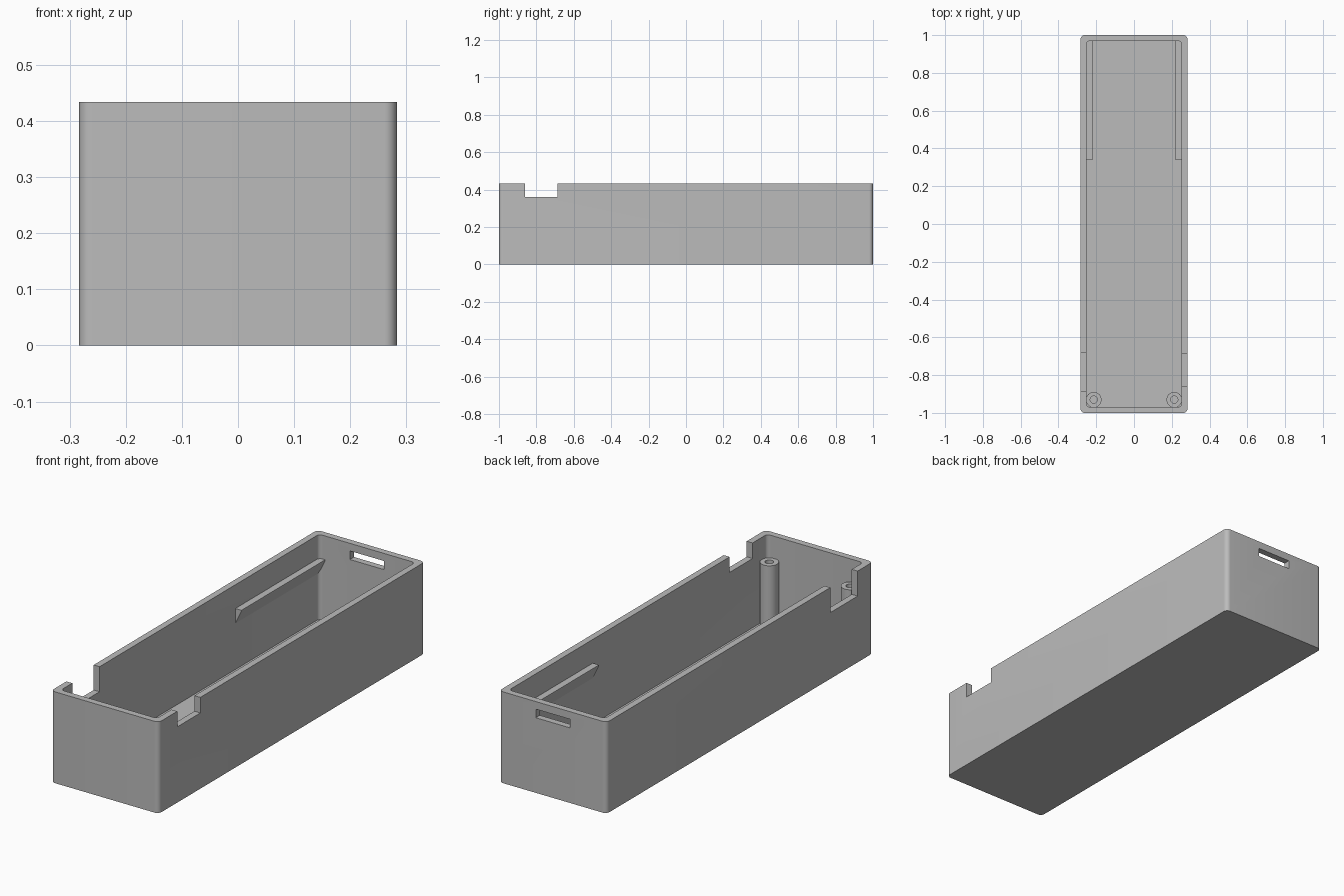
import bpy, bmesh
from math import cos, sin, pi, radians

if "Cube" in bpy.data.objects:
    bpy.data.objects.remove(bpy.data.objects["Cube"])

HX, HY, H = 0.283, 1.0, 0.434   # outer half sizes and height
WALL = 0.031
IX, IY = HX - WALL, HY - WALL

grey = bpy.data.materials.new("plain grey")
grey.use_nodes = True
grey.diffuse_color = (0.5, 0.5, 0.5, 1)
grey.node_tree.nodes["Principled BSDF"].inputs["Base Color"].default_value = (0.5, 0.5, 0.5, 1)


def add_object(name, bm):
    bmesh.ops.recalc_face_normals(bm, faces=bm.faces)
    mesh = bpy.data.meshes.new(name)
    bm.to_mesh(mesh)
    bm.free()
    mesh.materials.append(grey)
    obj = bpy.data.objects.new(name, mesh)
    bpy.context.collection.objects.link(obj)
    return obj


def prism(name, outline, direction):
    """Extrude a closed 3D outline along a direction."""
    bm = bmesh.new()
    face = bm.faces.new([bm.verts.new(p) for p in outline])
    new = bmesh.ops.extrude_face_region(bm, geom=[face], use_keep_orig=True)["geom"]
    bmesh.ops.translate(bm, vec=direction,
                        verts=[v for v in new if isinstance(v, bmesh.types.BMVert)])
    return add_object(name, bm)


def box(name, x0, x1, y0, y1, z0, z1):
    return prism(name, [(x0, y0, z0), (x1, y0, z0), (x1, y1, z0), (x0, y1, z0)], (0, 0, z1 - z0))


def rounded_box(name, hx, hy, z0, z1, r, steps=8):
    outline = []
    for i, (sx, sy) in enumerate([(1, 1), (-1, 1), (-1, -1), (1, -1)]):
        for k in range(steps + 1):
            a = (i + k / steps) * pi / 2
            outline.append((sx * (hx - r) + r * cos(a), sy * (hy - r) + r * sin(a), z0))
    return prism(name, outline, (0, 0, z1 - z0))


def smooth(obj):
    bpy.ops.object.select_all(action="DESELECT")
    obj.select_set(True)
    bpy.context.view_layer.objects.active = obj
    bpy.ops.object.shade_smooth_by_angle(angle=radians(30))


def cut(obj, cutter):
    cutter.hide_render = True
    mod = obj.modifiers.new("cut", "BOOLEAN")
    mod.operation, mod.solver, mod.object = "DIFFERENCE", "EXACT", cutter
    bpy.ops.object.select_all(action="DESELECT")
    bpy.context.view_layer.objects.active = obj
    obj.select_set(True)
    bpy.ops.object.modifier_apply(modifier=mod.name)
    bpy.data.objects.remove(cutter)


# Open tray with rounded vertical corners
tray = rounded_box("tray", HX, HY, 0, H, 0.022)
cut(tray, rounded_box("cavity_cutter", IX, IY, WALL, H + 0.1, 0.018))

# Rim notches, deeper on the right wall, and a slot through the back wall
cut(tray, box("left_notch_cutter", IX - 0.02, HX + 0.05, -0.86, -0.687, 0.36, H + 0.1))
cut(tray, box("right_notch_cutter", -HX - 0.05, -IX + 0.02, -0.885, -0.68, 0.315, H + 0.1))
cut(tray, box("back_slot_cutter", -0.09, 0.09, IY - 0.05, HY + 0.05, 0.357, 0.398))
smooth(tray)

for side, s in (("left", 1), ("right", -1)):
    # Wedge ledge along the rear part of each long wall
    prism(side + "_ledge",
          [(s * (IX + 0.005), 0.34, 0.321), (s * 0.22, 0.34, 0.321),
           (s * 0.22, 0.34, 0.316), (s * IX, 0.34, 0.25), (s * (IX + 0.005), 0.34, 0.25)],
          (0, IY + 0.005 - 0.34, 0))

    # Hollow screw post in each front corner
    bm = bmesh.new()
    n, cx, cy, base, top = 32, s * 0.213, -0.93, WALL - 0.005, 0.328
    rings = [[bm.verts.new((cx + r * cos(2 * pi * k / n), cy + r * sin(2 * pi * k / n), z))
              for k in range(n)]
             for r, z in ((0.041, base), (0.041, top), (0.019, top), (0.019, WALL + 0.002))]
    for a, b in zip(rings, rings[1:]):
        for k in range(n):
            bm.faces.new((a[k], a[(k + 1) % n], b[(k + 1) % n], b[k]))
    bm.faces.new(rings[0])
    bm.faces.new(rings[-1])
    smooth(add_object(side + "_screw_post", bm))
